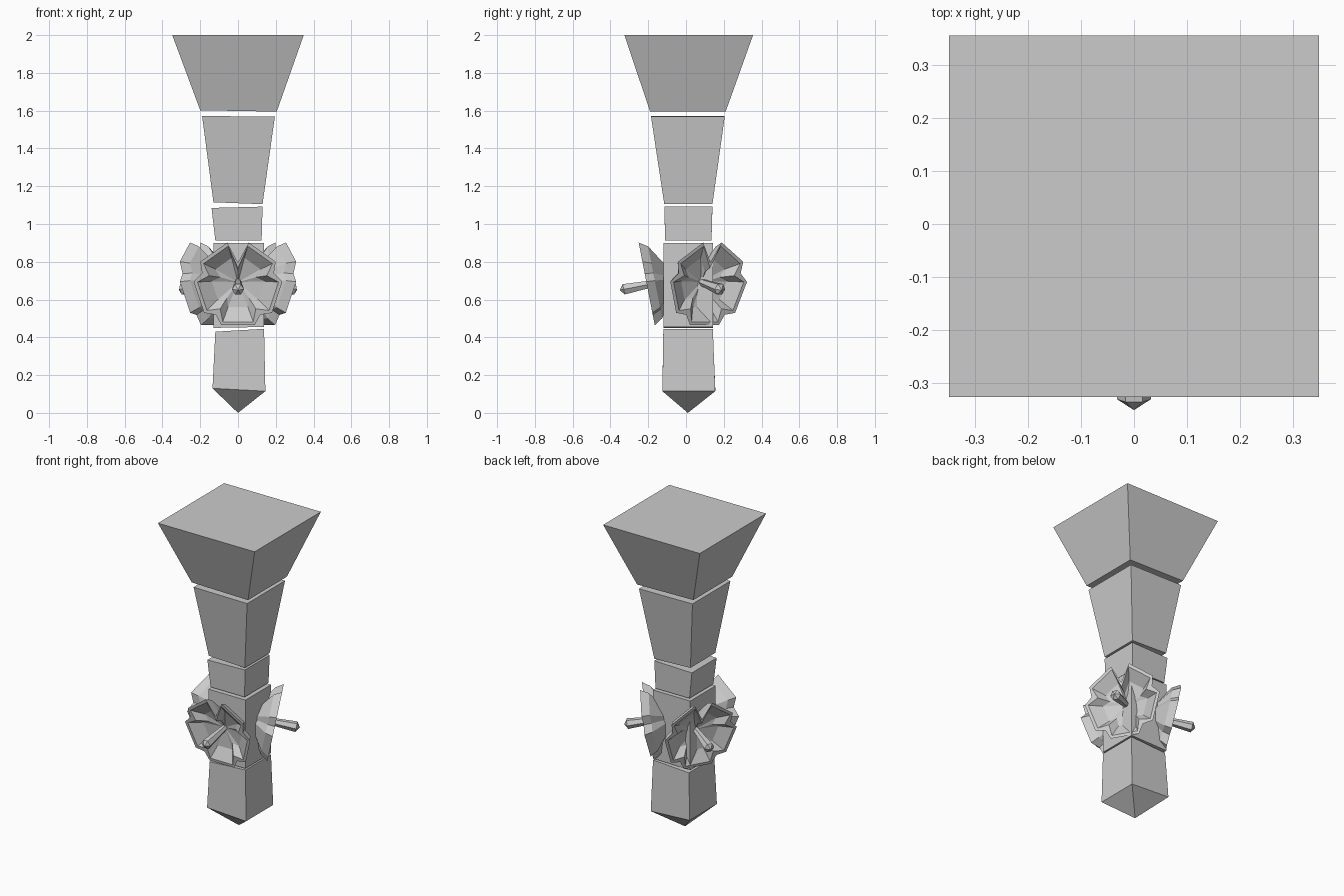
import bpy, bmesh
from math import sin, cos, radians
from mathutils import Matrix

if "Cube" in bpy.data.objects:
    bpy.data.objects.remove(bpy.data.objects["Cube"])


def finish(name, bm):
    bmesh.ops.recalc_face_normals(bm, faces=bm.faces[:])
    me = bpy.data.meshes.new(name)
    bm.to_mesh(me)
    bm.free()
    ob = bpy.data.objects.new(name, me)
    bpy.context.collection.objects.link(ob)
    return ob


def loft(bm, rings, tip=None):
    """Bridge equal-length rings; the first ring may close to a tip point."""
    vs = [[bm.verts.new(p) for p in r] for r in rings]
    n = len(vs[0])
    for a, b in zip(vs, vs[1:]):
        for i in range(n):
            j = (i + 1) % n
            bm.faces.new((a[i], a[j], b[j], b[i]))
    if tip:
        t = bm.verts.new(tip)
        for i in range(n):
            bm.faces.new((t, vs[0][(i + 1) % n], vs[0][i]))
    else:
        bm.faces.new(vs[0][::-1])
    return vs


def rect(x0, x1, y0, y1, zl, zr):
    return [(x0, y0, zl), (x1, y0, zr), (x1, y1, zr), (x0, y1, zl)]


# Stacked post blocks: lower and upper rectangles, slightly uneven
blocks = {
    "pointed_foot": (rect(-.135, .145, -.125, .155, .13, .115),
                     rect(-.12, .138, -.12, .142, .43, .445), (0, .01, 0)),
    "flower_block": (rect(-.13, .138, -.12, .142, .45, .455),
                     rect(-.13, .138, -.12, .142, .90, .90), None),
    "neck_block": (rect(-.12, .125, -.11, .135, .912, .912),
                   rect(-.14, .13, -.115, .14, 1.085, 1.092), None),
    "tapered_block": (rect(-.13, .13, -.115, .14, 1.115, 1.105),
                      rect(-.19, .195, -.185, .205, 1.572, 1.568), None),
    "flared_top": (rect(-.20, .205, -.19, .21, 1.602, 1.595),
                   rect(-.348, .348, -.326, .355, 2.0, 2.0), None),
}
for name, (low, high, tip) in blocks.items():
    bm = bmesh.new()
    v = loft(bm, [low, high], tip)
    bm.faces.new(v[-1])
    finish(name, bm)


# Flower cup: five petals, each with two tips and a notch between neighbours
def cup_ring(r, notch, top_notch, y):
    pts = []
    for k in range(5):
        a = 90 + 72 * k
        n = top_notch if k == 0 else notch
        for ang, rad in ((a, n), (a + 14, r), (a + 58, r)):
            pts.append((rad * cos(radians(ang)), y, rad * sin(radians(ang))))
    return pts


for name, angle in (("front", 0), ("right", 120), ("left", -120)):
    place = (Matrix.Translation((0, .01, 0)) @ Matrix.Rotation(radians(angle), 4, 'Z')
             @ Matrix.Translation((0, -.217, .678)) @ Matrix.Rotation(radians(11), 4, 'X'))

    # Bowl from back, over the rim, into the recessed centre
    bm = bmesh.new()
    v = loft(bm, [cup_ring(.08, .07, .05, .12),
                  cup_ring(.205, .175, .10, .045),
                  cup_ring(.235, .20, .12, .0),
                  cup_ring(.215, .16, .09, .0),
                  cup_ring(.14, .10, .06, .05)])
    c = bm.verts.new((0, .075, 0))
    for i in range(15):
        bm.faces.new((v[-1][i], v[-1][(i + 1) % 15], c))
    finish(name + "_flower", bm).matrix_world = place

    # Six-sided stamen with a blunt point
    bm = bmesh.new()
    rings = [[(r * cos(radians(60 * i)), y, r * sin(radians(60 * i))) for i in range(6)]
             for r, y in ((.032, -.125), (.022, .02), (.018, .09))]
    v = loft(bm, rings, (0, -.146, 0))
    bm.faces.new(v[-1])
    finish(name + "_stamen", bm).matrix_world = place
